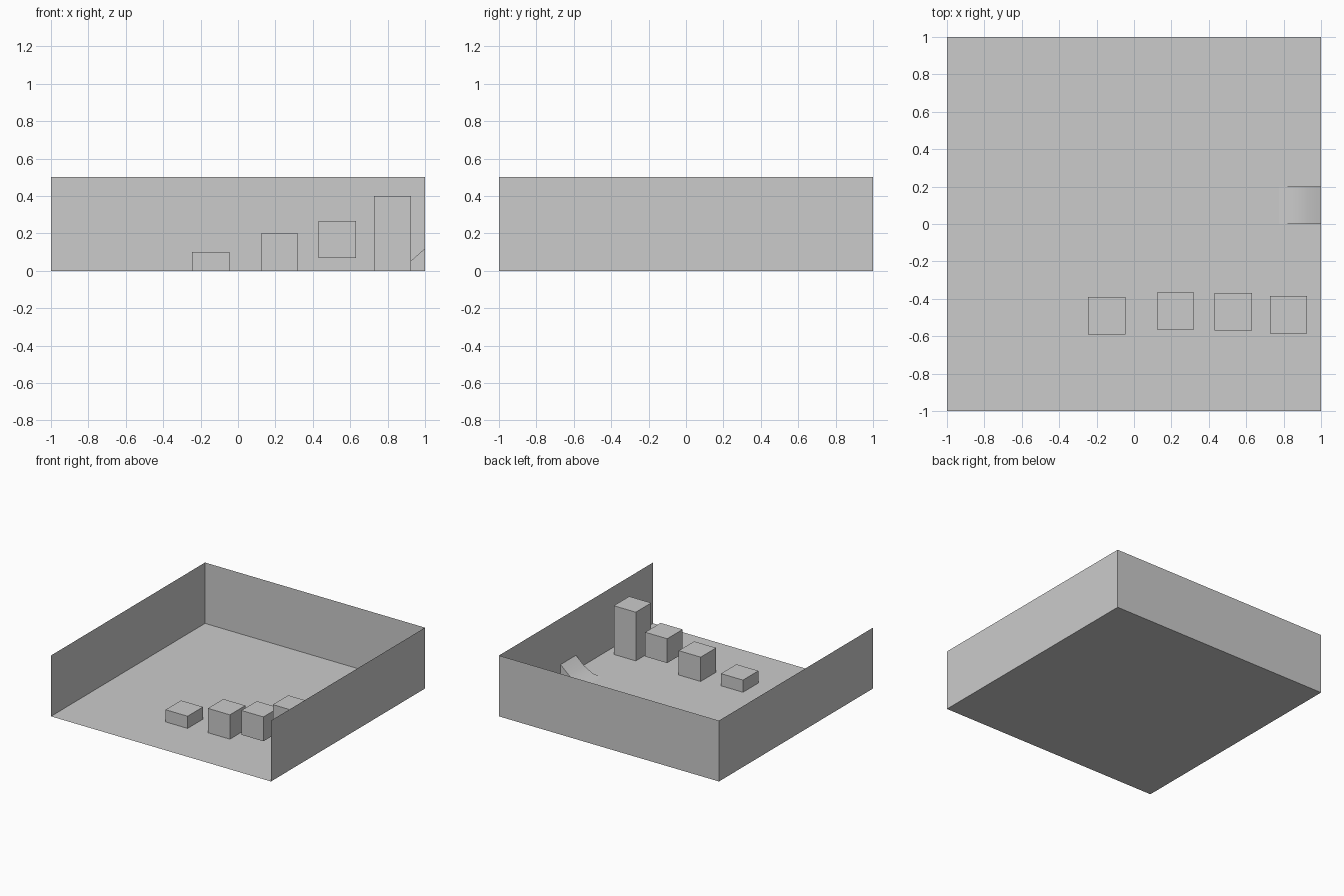
import bpy
import bmesh

cube = bpy.data.objects.get("Cube")
if cube:
    bpy.data.objects.remove(cube, do_unlink=True)

grey = bpy.data.materials.new("plain_grey")
grey.use_nodes = True
colour = (0.6, 0.6, 0.6, 1)
grey.diffuse_color = colour
grey.node_tree.nodes["Principled BSDF"].inputs["Base Color"].default_value = colour


def add_object(name, bm):
    mesh = bpy.data.meshes.new(name)
    bm.to_mesh(mesh)
    bm.free()
    mesh.materials.append(grey)
    obj = bpy.data.objects.new(name, mesh)
    bpy.context.collection.objects.link(obj)
    return obj


def box_mesh(centre, size):
    bm = bmesh.new()
    bmesh.ops.create_cube(bm, size=1)
    bmesh.ops.scale(bm, vec=size, verts=bm.verts)
    bmesh.ops.translate(bm, vec=centre, verts=bm.verts)
    return bm


# Room: thin floor and three walls, open at the top and front
room = box_mesh((0, 0, 0.25), (2, 2, 0.5))
room.normal_update()
openings = [f for f in room.faces if f.normal.z > 0.5 or f.normal.y < -0.5]
bmesh.ops.delete(room, geom=openings, context='FACES')
bmesh.ops.reverse_faces(room, faces=room.faces)
add_object("room", room)

# Row of blocks: centre x, centre y, bottom, height
blocks = {
    "low_block": (-0.145, -0.49, 0, 0.1),
    "middle_block": (0.222, -0.465, 0, 0.2),
    "floating_block": (0.53, -0.47, 0.067, 0.2),
    "tall_block": (0.826, -0.485, 0, 0.4),
}
for name, (x, y, bottom, height) in blocks.items():
    add_object(name, box_mesh((x, y, bottom + height / 2), (0.2, 0.2, height)))

# Curved ramp rising to the left wall
steps = 3
run, rise = 0.225, 0.12
profile = [(1 - run + run * i / steps, rise * (i / steps) ** 2)
           for i in range(steps + 1)] + [(1, 0)]
ramp = bmesh.new()
side = ramp.faces.new([ramp.verts.new((x, 0, z)) for x, z in profile])
swept = bmesh.ops.extrude_face_region(ramp, geom=[side])["geom"]
bmesh.ops.translate(ramp, vec=(0, 0.2, 0),
                    verts=[v for v in swept if isinstance(v, bmesh.types.BMVert)])
bmesh.ops.recalc_face_normals(ramp, faces=ramp.faces)
# The floor and wall already close the underside and back
ramp.normal_update()
hidden = [f for f in ramp.faces if f.normal.z < -0.9 or f.normal.x > 0.9]
bmesh.ops.delete(ramp, geom=hidden, context='FACES')
ramp_obj = add_object("curved_ramp", ramp)
bpy.context.view_layer.objects.active = ramp_obj
ramp_obj.select_set(True)
bpy.ops.object.shade_smooth_by_angle()
